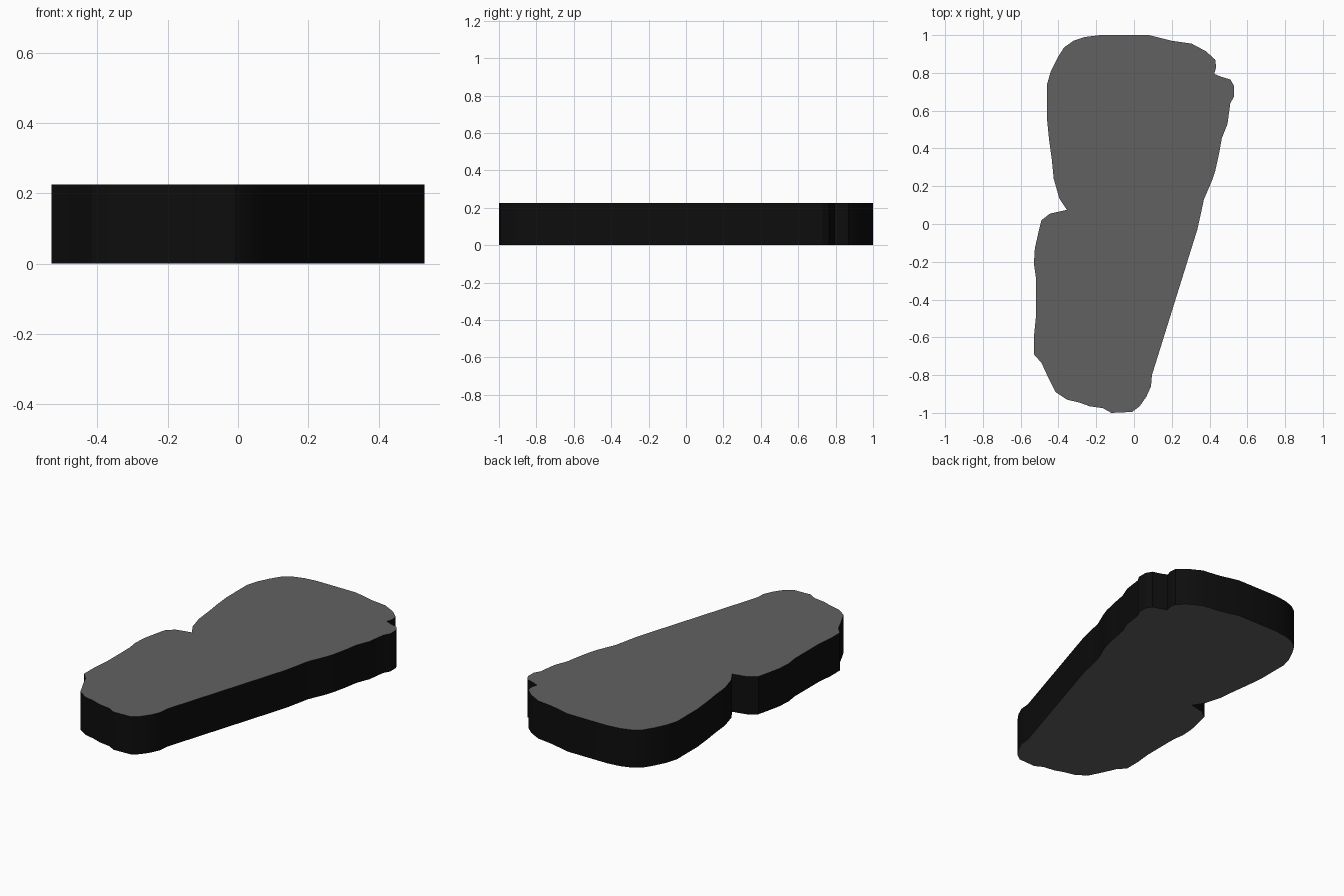
import bpy, bmesh

HEIGHT = 0.225

# Outline of the slab seen from above, clockwise from the top
OUTLINE = [
    (-0.18, 1.0), (0.08, 1.0), (0.2, 0.97), (0.305, 0.955), (0.38, 0.915),
    (0.43, 0.87), (0.435, 0.83), (0.425, 0.795), (0.46, 0.78), (0.51, 0.765),
    (0.53, 0.73), (0.53, 0.675), (0.51, 0.64), (0.495, 0.53), (0.465, 0.455),
    (0.45, 0.37), (0.43, 0.28), (0.415, 0.235), (0.37, 0.13), (0.355, 0.06),
    (0.335, -0.03), (0.095, -0.8), (0.09, -0.86), (0.065, -0.915),
    (0.03, -0.965), (-0.01, -0.995), (-0.12, -1.0), (-0.165, -0.975),
    (-0.235, -0.965), (-0.29, -0.945), (-0.355, -0.93), (-0.415, -0.89),
    (-0.46, -0.8), (-0.49, -0.735), (-0.53, -0.69), (-0.53, -0.6),
    (-0.52, -0.5), (-0.52, -0.28), (-0.53, -0.21), (-0.525, -0.13),
    (-0.505, -0.04), (-0.49, 0.02), (-0.445, 0.055), (-0.355, 0.075),
    (-0.395, 0.135), (-0.425, 0.24), (-0.435, 0.34), (-0.45, 0.45),
    (-0.46, 0.55), (-0.46, 0.74), (-0.44, 0.81), (-0.405, 0.88),
    (-0.37, 0.935), (-0.32, 0.97), (-0.26, 0.99),
]


def material(name, value):
    m = bpy.data.materials.new(name)
    m.diffuse_color = (value, value, value, 1)
    return m


# Slab: extruded outline
bm = bmesh.new()
base = bm.faces.new([bm.verts.new((x, y, 0)) for x, y in OUTLINE])
ext = bmesh.ops.extrude_face_region(bm, geom=[base], use_keep_orig=True)
top = [v for v in ext["geom"] if isinstance(v, bmesh.types.BMVert)]
bmesh.ops.translate(bm, verts=top, vec=(0, 0, HEIGHT))
bmesh.ops.recalc_face_normals(bm, faces=bm.faces)

# Grey top and bottom, black rim
for f in bm.faces:
    f.material_index = 0 if abs(f.normal.z) > 0.5 else 1

mesh = bpy.data.meshes.new("slab")
bm.to_mesh(mesh)
bm.free()
mesh.materials.append(material("dark grey", 0.12))
mesh.materials.append(material("black", 0.004))
slab = bpy.data.objects.new("slab", mesh)
bpy.context.collection.objects.link(slab)

# Smooth rim with sharp edges
bpy.context.view_layer.objects.active = slab
slab.select_set(True)
bpy.ops.object.shade_smooth_by_angle(angle=0.5)
